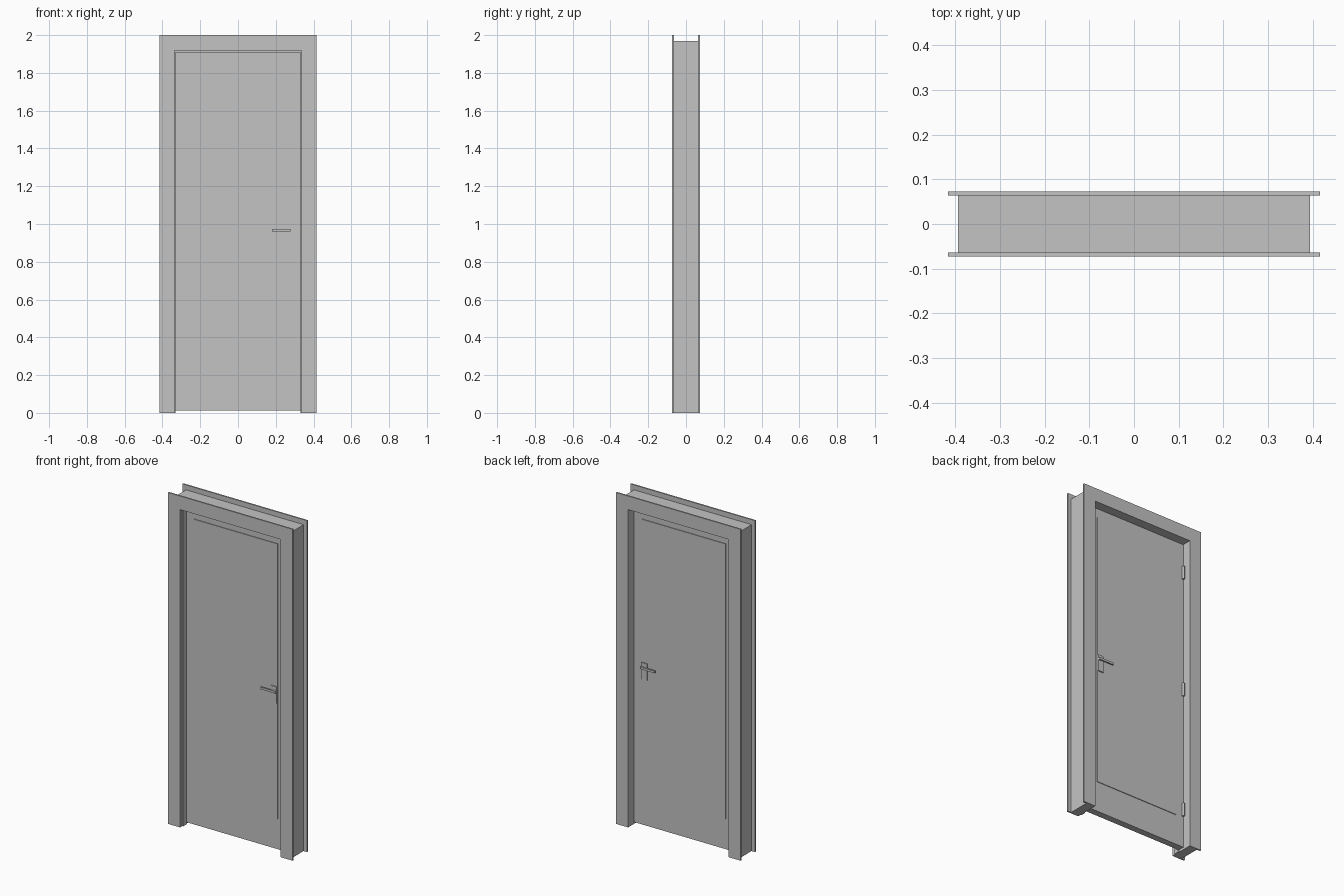
import bpy
import bmesh
from mathutils import Vector

cube = bpy.data.objects.get("Cube")
if cube:
    bpy.data.objects.remove(cube, do_unlink=True)

GREY = (0.55, 0.55, 0.55, 1)
mat = bpy.data.materials.new("plain grey")
mat.use_nodes = True
mat.diffuse_color = GREY
mat.node_tree.nodes["Principled BSDF"].inputs["Base Color"].default_value = GREY


def finish(name, bm):
    bmesh.ops.recalc_face_normals(bm, faces=bm.faces)
    mesh = bpy.data.meshes.new(name)
    bm.to_mesh(mesh)
    bm.free()
    mesh.materials.append(mat)
    obj = bpy.data.objects.new(name, mesh)
    bpy.context.collection.objects.link(obj)
    return obj


def box(name, x, y, z):
    """Box given as (low, high) along each axis."""
    bm = bmesh.new()
    bmesh.ops.create_cube(bm, size=1)
    for v in bm.verts:
        v.co = Vector(sum(r) / 2 + c * abs(r[1] - r[0]) for c, r in zip(v.co, (x, y, z)))
    return finish(name, bm)


def surround(name, outer, top, inner, inner_top, y):
    """Upside-down U profile, extruded from front to back."""
    half = [(inner, 0), (outer, 0), (outer, top)]
    outline = half + [(-a, b) for a, b in reversed(half)]
    outline += [(-inner, inner_top), (inner, inner_top)]
    bm = bmesh.new()
    face = bm.faces.new([bm.verts.new((a, y[0], b)) for a, b in outline])
    ext = bmesh.ops.extrude_face_region(bm, geom=[face])["geom"]
    verts = [g for g in ext if isinstance(g, bmesh.types.BMVert)]
    bmesh.ops.translate(bm, verts=verts, vec=(0, y[1] - y[0], 0))
    return finish(name, bm)


# Frame: lining, stop strip and the two face casings
surround("frame_lining", 0.393, 1.97, 0.336, 1.918, (-0.064, 0.064))
surround("door_stop", 0.34, 1.922, 0.33, 1.908, (-0.052, -0.021))
surround("front_casing", 0.416, 2.0, 0.336, 1.918, (-0.073, -0.064))
surround("back_casing", 0.416, 2.0, 0.336, 1.918, (0.064, 0.073))

# Door leaf
box("door_leaf", (-0.334, 0.334), (-0.02, 0.02), (0.013, 1.915))

# Raised panel and lever handle on both faces
for side, s in (("front", -1), ("back", 1)):
    def depth(a, b):
        return sorted((s * a, s * b))
    box(side + "_panel", (-0.28, 0.28), depth(0.019, 0.024), (0.197, 1.857))
    box(side + "_handle_plate", (0.241, 0.278), depth(0.023, 0.03), (0.894, 0.995))
    box(side + "_handle_neck", (0.264, 0.278), depth(0.029, 0.036), (0.96, 0.973))
    box(side + "_handle_lever", (0.18, 0.278), depth(0.034, 0.042), (0.96, 0.973))

# Hinge knuckles
for i, z in enumerate((0.245, 1.0, 1.735)):
    bm = bmesh.new()
    bmesh.ops.create_cone(bm, cap_ends=True, segments=12, radius1=0.008, radius2=0.008, depth=0.08)
    bmesh.ops.translate(bm, verts=bm.verts, vec=(-0.33, 0.025, z))
    hinge = finish("hinge_%d" % (i + 1), bm)
    bpy.ops.object.select_all(action='DESELECT')
    hinge.select_set(True)
    bpy.context.view_layer.objects.active = hinge
    bpy.ops.object.shade_smooth_by_angle()
